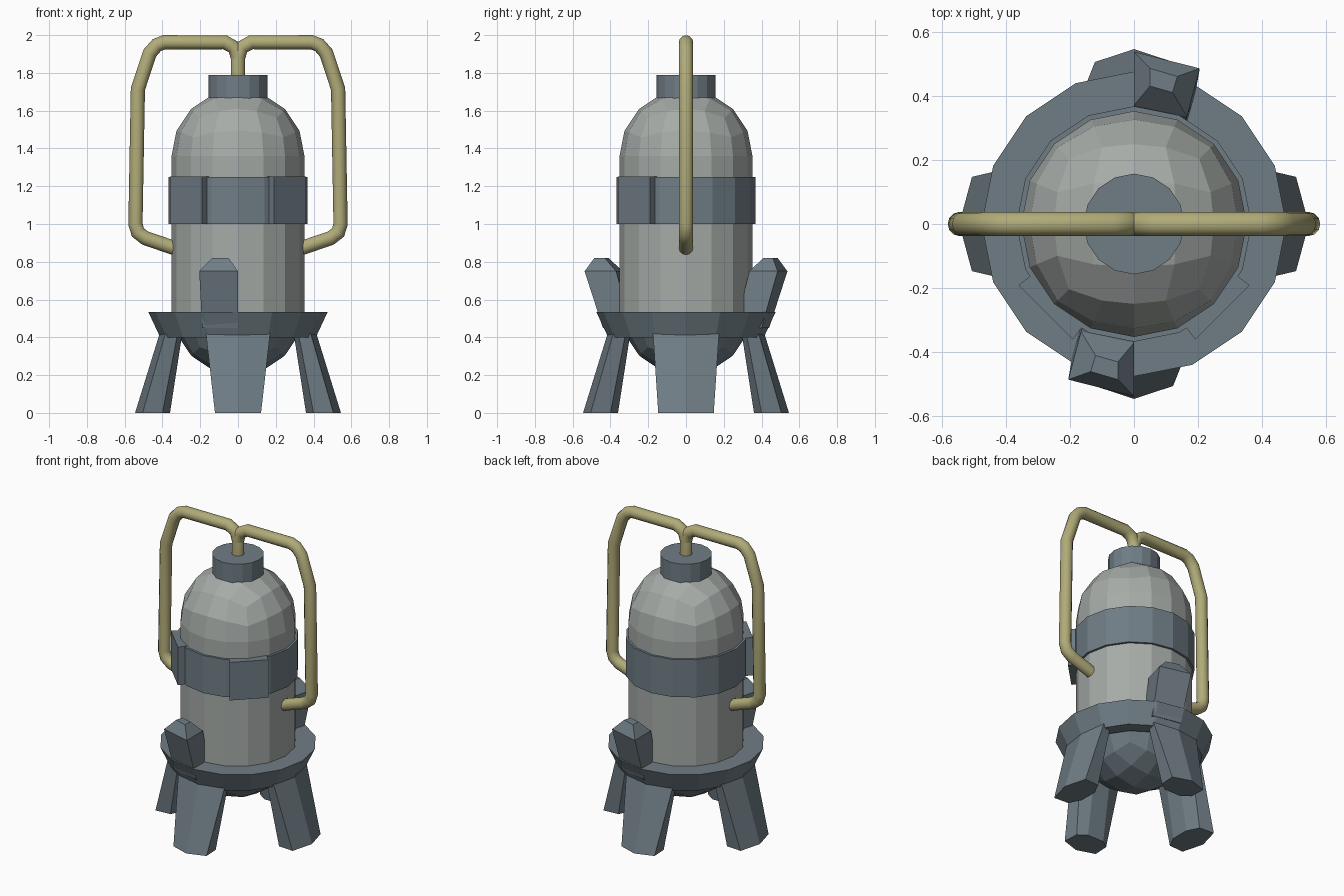
import bpy, bmesh, math
from mathutils import Vector, Matrix

if "Cube" in bpy.data.objects:
    bpy.data.objects.remove(bpy.data.objects["Cube"])


def material(name, rgb):
    m = bpy.data.materials.new(name)
    m.diffuse_color = (*rgb, 1)
    m.use_nodes = True
    m.node_tree.nodes["Principled BSDF"].inputs["Base Color"].default_value = m.diffuse_color
    return m


STEEL = material("blue_steel", (0.16, 0.205, 0.235))
SHELL = material("pale_shell", (0.38, 0.41, 0.39))
BRASS = material("brass", (0.44, 0.41, 0.19))


def finish(bm, name, mat):
    bmesh.ops.recalc_face_normals(bm, faces=bm.faces)
    me = bpy.data.meshes.new(name)
    bm.to_mesh(me)
    bm.free()
    me.materials.append(mat)
    ob = bpy.data.objects.new(name, me)
    bpy.context.collection.objects.link(ob)
    return ob


def dome(name, z, sign, r, mat, wall_to=None):
    """Half of a rounded cube-sphere, optionally with a straight wall below."""
    bm = bmesh.new()
    bmesh.ops.create_cube(bm, size=2)
    bmesh.ops.subdivide_edges(bm, edges=bm.edges, cuts=3, use_grid_fill=True)
    bmesh.ops.delete(bm, geom=[v for v in bm.verts if v.co.z < -0.01], context='VERTS')
    for v in bm.verts:
        v.co = Vector([math.tan(c * math.pi / 4) for c in v.co]).normalized() * r
        v.co.z = z + sign * v.co.z
    if wall_to is not None:
        rim = [e for e in bm.edges if e.is_boundary]
        ext = bmesh.ops.extrude_edge_only(bm, edges=rim)
        for v in ext["geom"]:
            if isinstance(v, bmesh.types.BMVert):
                v.co.z = wall_to
    return finish(bm, name, mat)


def lathe(name, profile, mat, n=16):
    """Closed ring from a (radius, z) profile."""
    bm = bmesh.new()
    rings = []
    for i in range(n):
        a = 2 * math.pi * i / n
        rings.append([bm.verts.new((r * math.cos(a), r * math.sin(a), z)) for r, z in profile])
    k = len(profile)
    for i in range(n):
        p, q = rings[i], rings[(i + 1) % n]
        for j in range(k):
            bm.faces.new((p[j], q[j], q[(j + 1) % k], p[(j + 1) % k]))
    return finish(bm, name, mat)


def loft(name, sections, mat, turn=0):
    """Solid through stacked (z, [(x, y), ...]) sections, turned about z."""
    bm = bmesh.new()
    rings = [[bm.verts.new((x, y, z)) for x, y in pts] for z, pts in sections]
    n = len(rings[0])
    for a, b in zip(rings, rings[1:]):
        for i in range(n):
            bm.faces.new((a[i], a[(i + 1) % n], b[(i + 1) % n], b[i]))
    bm.faces.new(rings[0])
    bm.faces.new(rings[-1])
    bm.transform(Matrix.Rotation(math.radians(turn), 4, 'Z'))
    return finish(bm, name, mat)


# Tank
dome("tank_shell", 1.36, 1, 0.352, SHELL, wall_to=0.52)
dome("tank_bottom", 0.55, -1, 0.35, STEEL, wall_to=0.53)

# Cap, waist band and base ring
bm = bmesh.new()
bmesh.ops.create_cone(bm, cap_ends=True, segments=16, radius1=0.157, radius2=0.157,
                      depth=0.15, matrix=Matrix.Translation((0, 0, 1.715)))
finish(bm, "top_cap", STEEL)
lathe("waist_band", [(0.34, 1.0), (0.367, 1.0), (0.367, 1.25), (0.34, 1.25)], STEEL)
lathe("base_ring", [(0.33, 0.4), (0.412, 0.4), (0.475, 0.535), (0.33, 0.535)], STEEL)

# Clamp blocks on the two front diagonals of the band
for side, ang in (("left", 225), ("right", 315)):
    loft("clamp_" + side, [(z, [(0.25, -0.10), (0.39, -0.12), (0.39, 0.12), (0.25, 0.10)])
                           for z in (0.999, 1.252)], STEEL, ang)


# Legs: splayed, with a pointed outer face
def leg(name, turn, wb, wt):
    low = [(0.545, 0), (0.505, wb), (0.40, wb * 0.95), (0.36, 0.06),
           (0.36, -0.06), (0.40, -wb * 0.95), (0.505, -wb)]
    high = [(0.415, 0), (0.385, wt), (0.32, wt * 0.9), (0.295, 0.06),
            (0.295, -0.06), (0.32, -wt * 0.9), (0.385, -wt)]
    loft(name, [(0, low), (0.42, high)], STEEL, turn)


leg("right_leg", 0, 0.147, 0.175)
leg("back_leg", 90, 0.122, 0.17)
leg("left_leg", 180, 0.147, 0.175)
leg("front_leg", 270, 0.122, 0.17)

# Upright prongs, back and front
for name, turn in (("back_prong", 0), ("front_prong", 180)):
    loft(name, [(0.45, [(0, 0.44), (0.19, 0.40), (0.15, 0.26), (0, 0.29)]),
                (0.75, [(0, 0.537), (0.205, 0.485), (0.165, 0.335), (0, 0.37)]),
                (0.82, [(0.05, 0.485), (0.135, 0.46), (0.12, 0.41), (0.05, 0.43)])],
         STEEL, turn)

# Pipes from the cap down to the tank sides
PATH = [(0, 1.75), (0, 1.88), (0.02, 1.935), (0.07, 1.962), (0.39, 1.962), (0.43, 1.947),
        (0.467, 1.905), (0.53, 1.715), (0.543, 1.0), (0.53, 0.955), (0.49, 0.925), (0.30, 0.86)]
for name, s in (("right_pipe", 1), ("left_pipe", -1)):
    cu = bpy.data.curves.new(name, 'CURVE')
    cu.dimensions = '3D'
    cu.bevel_depth = 0.038
    cu.bevel_resolution = 4
    cu.use_fill_caps = True
    sp = cu.splines.new('POLY')
    sp.points.add(len(PATH) - 1)
    for p, (x, z) in zip(sp.points, PATH):
        p.co = (s * x, 0, z, 1)
    cu.materials.append(BRASS)
    bpy.context.collection.objects.link(bpy.data.objects.new(name, cu))
